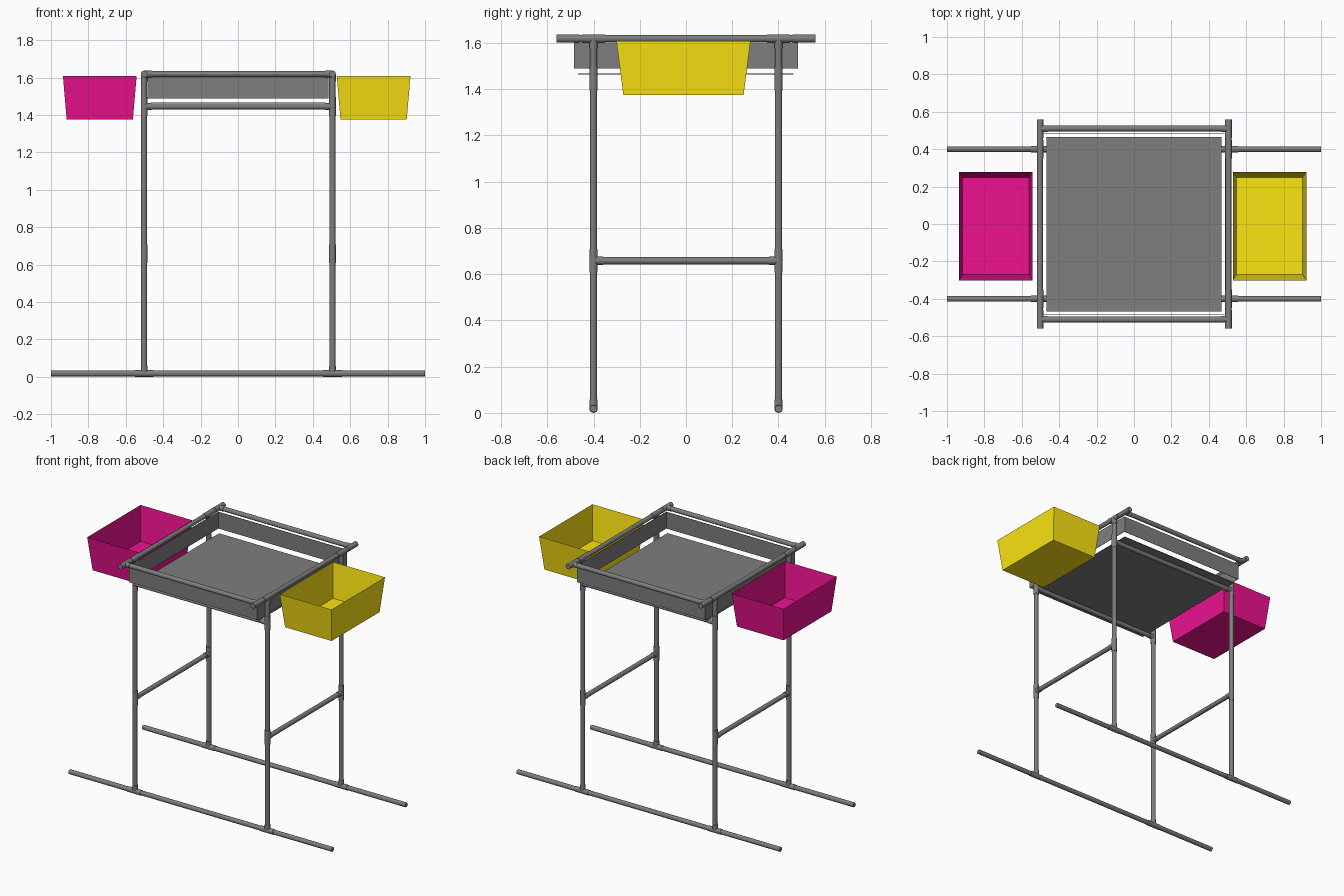
import bpy, bmesh, math
from mathutils import Vector, Matrix

if "Cube" in bpy.data.objects:
    bpy.data.objects.remove(bpy.data.objects["Cube"])

PIPE, SLEEVE = 0.0155, 0.0178
Z_FOOT, Z_BRACE, Z_SHELF, Z_RAIL = 0.0178, 0.658, 1.445, 1.619
LEFT, RIGHT, LY, RY = -0.502, 0.505, 0.4, 0.51
GREY = (0.21, 0.21, 0.21, 1)
PINK = (0.85, 0.006, 0.28, 1)
YELLOW = (0.98, 0.78, 0.006, 1)
materials = {}


def material(color):
    if color not in materials:
        mat = bpy.data.materials.new("plastic")
        mat.diffuse_color = color
        mat.use_nodes = True
        mat.node_tree.nodes["Principled BSDF"].inputs["Base Color"].default_value = mat.diffuse_color
        materials[color] = mat
    return materials[color]


def add_tube(bm, a, b, r, sides):
    a, b = Vector(a), Vector(b)
    d = b - a
    m = Matrix.Translation((a + b) / 2) @ d.to_track_quat('Z', 'Y').to_matrix().to_4x4()
    bmesh.ops.create_cone(bm, cap_ends=True, segments=sides, radius1=r, radius2=r,
                          depth=d.length, matrix=m)


def finish(bm, name, color=GREY, smooth=False):
    me = bpy.data.meshes.new(name)
    bm.to_mesh(me)
    bm.free()
    if smooth:
        me.shade_smooth()
        me.set_sharp_from_angle(angle=math.radians(40))
    me.materials.append(material(color))
    ob = bpy.data.objects.new(name, me)
    bpy.context.collection.objects.link(ob)


def pipe(name, a, b):
    bm = bmesh.new()
    add_tube(bm, a, b, PIPE, 12)
    finish(bm, name)


def tee(name, centre, run, branch):
    # straight sleeve along run plus a short side socket along branch
    bm = bmesh.new()
    c, run, branch = Vector(centre), Vector(run), Vector(branch)
    add_tube(bm, c - run * 0.05, c + run * 0.05, SLEEVE, 20)
    add_tube(bm, c, c + branch * 0.04, SLEEVE, 20)
    finish(bm, name, smooth=True)


def board(name, centre, size):
    bm = bmesh.new()
    bmesh.ops.create_cube(bm, size=1, matrix=Matrix.Translation(centre)
                          @ Matrix.Diagonal((*size, 1)))
    finish(bm, name)


def tub(name, cx, cy, color):
    # open tapered tub with thin walls
    bm = bmesh.new()
    rings = []
    for hx, hy, z in ((0.177, 0.26, 1.375), (0.197, 0.29, 1.608)):
        rings.append([bm.verts.new((cx + sx * hx, cy + sy * hy, z))
                      for sx, sy in ((-1, -1), (1, -1), (1, 1), (-1, 1))])
    lo, hi = rings
    bm.faces.new(lo[::-1])
    for i in range(4):
        j = (i + 1) % 4
        bm.faces.new((lo[i], lo[j], hi[j], hi[i]))
    finish(bm, name, color)


# Long floor pipes, shelf supports, end rails and end panels
for sy, tag in ((-1, "front"), (1, "back")):
    y = sy * LY
    pipe(f"{tag}_foot", (-1, y, Z_FOOT), (1, y, Z_FOOT))
    pipe(f"{tag}_shelf_support", (LEFT, y, Z_SHELF), (RIGHT, y, Z_SHELF))
    pipe(f"{tag}_rail", (LEFT, sy * RY, Z_RAIL), (RIGHT, sy * RY, Z_RAIL))
    board(f"{tag}_panel", (0, sy * 0.483, 1.546), (0.97, 0.003, 0.114))

# Side rails, braces and side panels
for sx, x, side in ((-1, LEFT, "left"), (1, RIGHT, "right")):
    pipe(f"{side}_rail", (x, -0.558, Z_RAIL), (x, 0.558, Z_RAIL))
    pipe(f"{side}_brace", (x, -LY, Z_BRACE), (x, LY, Z_BRACE))
    board(f"{side}_panel", (sx * 0.488, 0, 1.546), (0.003, 0.97, 0.114))
    # Legs with their pipe fittings
    for sy, tag in ((-1, "front"), (1, "back")):
        y, n = sy * LY, f"{tag}_{side}"
        pipe(f"{n}_leg", (x, y, Z_FOOT), (x, y, Z_RAIL))
        tee(f"{n}_foot_tee", (x, y, Z_FOOT), (1, 0, 0), (0, 0, 1))
        tee(f"{n}_brace_tee", (x, y, Z_BRACE), (0, 0, 1), (0, -sy, 0))
        tee(f"{n}_shelf_tee", (x, y, Z_SHELF), (0, 0, 1), (-sx, 0, 0))
        tee(f"{n}_rail_tee", (x, y, Z_RAIL), (0, 1, 0), (0, 0, -1))
        tee(f"{n}_corner_tee", (x, sy * RY, Z_RAIL), (0, 1, 0), (-sx, 0, 0))

# Shelf sheet
board("shelf_sheet", (0, -0.002, 1.466), (0.938, 0.932, 0.003))

# Side tubs
tub("left_tub", -0.739, -0.011, PINK)
tub("right_tub", 0.725, -0.011, YELLOW)
